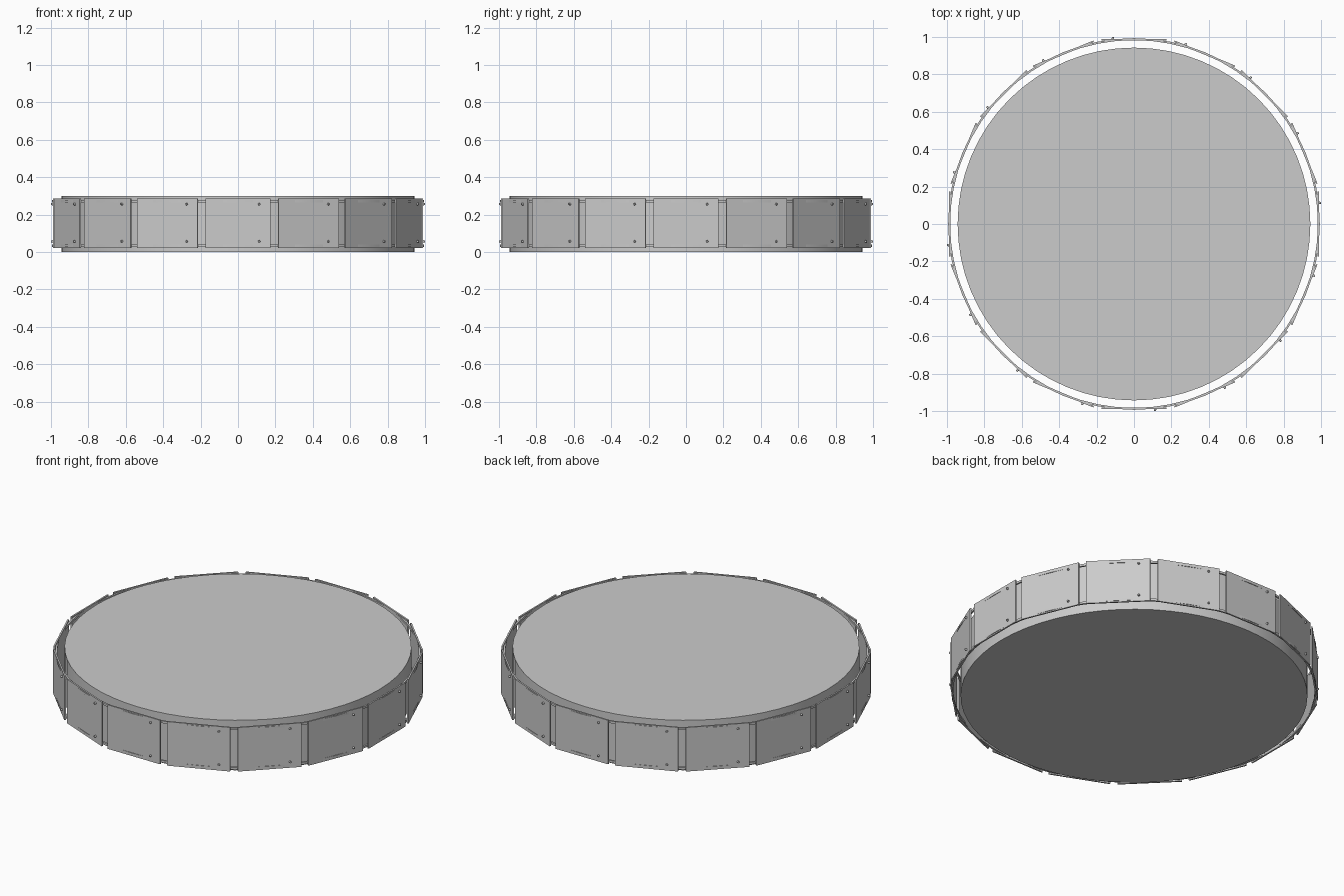
import bpy, bmesh
from math import pi
from mathutils import Matrix, Vector

if "Cube" in bpy.data.objects:
    bpy.data.objects.remove(bpy.data.objects["Cube"])

N = 16            # panels around the drum
MID = 0.153       # mid height of the panel band


def finish(bm, name, smooth=False):
    bmesh.ops.recalc_face_normals(bm, faces=bm.faces)
    me = bpy.data.meshes.new(name)
    bm.to_mesh(me)
    bm.free()
    ob = bpy.data.objects.new(name, me)
    bpy.context.collection.objects.link(ob)
    if smooth:
        bpy.ops.object.select_all(action='DESELECT')
        bpy.context.view_layer.objects.active = ob
        ob.select_set(True)
        bpy.ops.object.shade_smooth_by_angle(angle=0.6)
    return ob


def hoop(name, r0, r1, z0, z1, seg=64):
    # rectangular profile spun around z
    bm = bmesh.new()
    pts = [(r0, z0), (r1, z0), (r1, z1), (r0, z1)]
    vs = [bm.verts.new((r, 0, z)) for r, z in pts]
    es = [bm.edges.new((vs[i], vs[(i + 1) % 4])) for i in range(4)]
    bmesh.ops.spin(bm, geom=vs + es, cent=(0, 0, 0), axis=(0, 0, 1),
                   angle=2 * pi, steps=seg, use_merge=True)
    bmesh.ops.remove_doubles(bm, verts=bm.verts, dist=1e-5)
    return finish(bm, name, True)


# central drum
bm = bmesh.new()
bmesh.ops.create_cone(bm, cap_ends=True, segments=64, radius1=0.943, radius2=0.943,
                      depth=0.3, matrix=Matrix.Translation((0, 0, 0.15)))
finish(bm, "drum", True)

# thin support hoops that just break through the flat panels
hoop("lower_hoop", 0.983, 0.9935, 0.028, 0.041)
hoop("upper_hoop", 0.983, 0.9935, 0.265, 0.278)

for i in range(N):
    turn = Matrix.Rotation(2 * pi * i / N, 4, 'Z')
    # flat rectangular panel
    bm = bmesh.new()
    bmesh.ops.create_cube(bm, size=1, matrix=turn @ Matrix.Translation((0, -0.985, MID))
                          @ Matrix.Diagonal((0.35, 0.009, 0.264, 1)))
    finish(bm, f"panel_{i + 1}")
    # pair of rivets near one end of the panel
    bm = bmesh.new()
    for z in (0.057, 0.256):
        bmesh.ops.create_cone(bm, cap_ends=True, segments=12, radius1=0.007, radius2=0.005,
                              depth=0.014, matrix=turn @ Matrix.Translation((0.113, -0.993, z))
                              @ Matrix.Rotation(pi / 2, 4, 'X'))
    finish(bm, f"rivets_{i + 1}", True)
